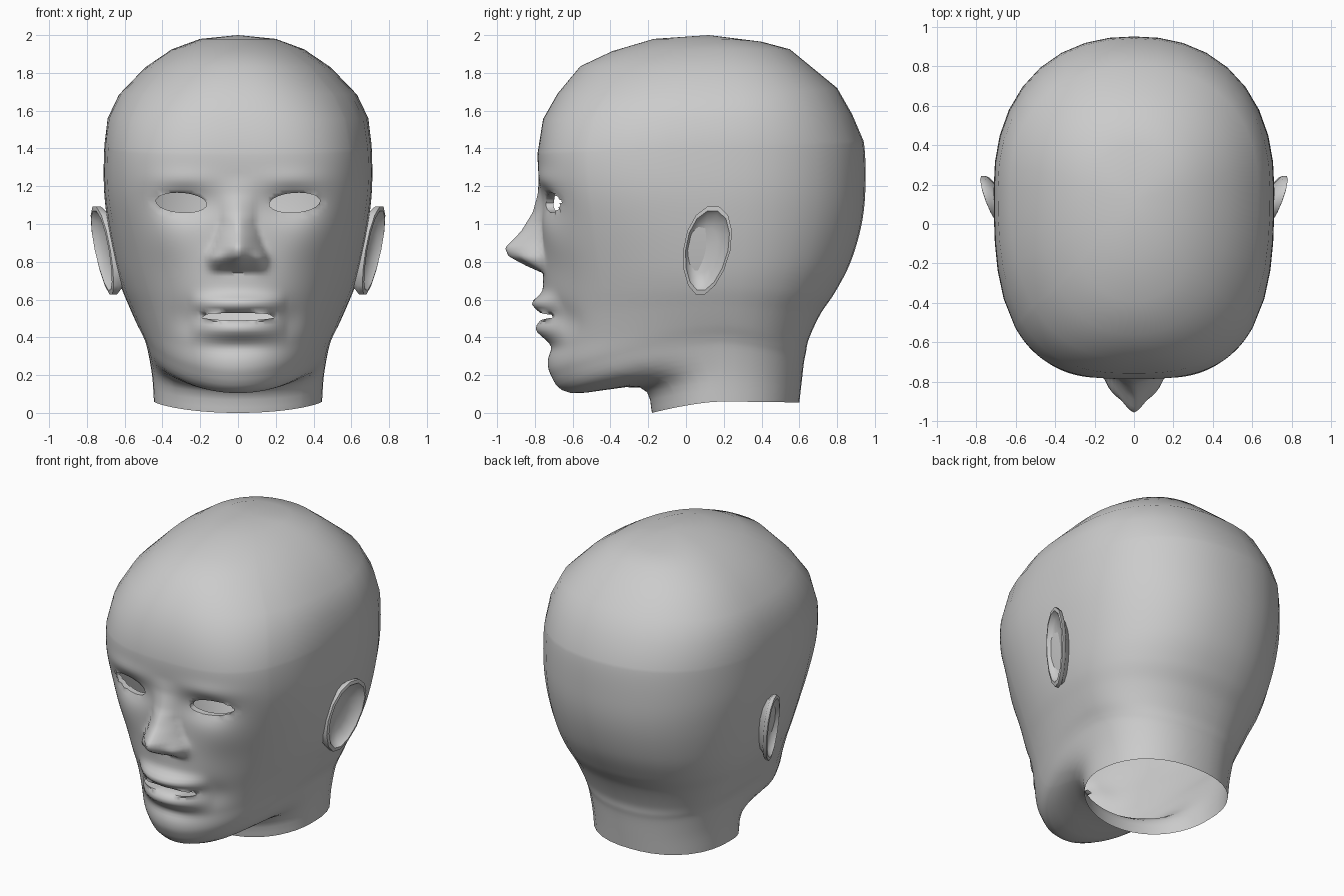
import bpy, bmesh
from math import sin, cos, radians, exp, hypot, pi

if "Cube" in bpy.data.objects:
    bpy.data.objects.remove(bpy.data.objects["Cube"])


def lerp_table(t, table):
    """Piecewise-linear lookup in rows of (key, value), keys descending."""
    if t >= table[0][0]:
        return table[0][1]
    for (a, va), (b, vb) in zip(table, table[1:]):
        if t >= b:
            return va + (vb - va) * (a - t) / (a - b)
    return table[-1][1]


def spline(p0, p1, p2, p3, t):
    return [0.5 * (2 * b + (c - a) * t + (2 * a - 5 * b + 4 * c - d) * t * t
                   + (3 * b - a - 3 * c + d) * t ** 3)
            for a, b, c, d in zip(p0, p1, p2, p3)]


def finish(bm, name, angle):
    mesh = bpy.data.meshes.new(name)
    bm.to_mesh(mesh)
    bm.free()
    ob = bpy.data.objects.new(name, mesh)
    bpy.context.collection.objects.link(ob)
    bpy.ops.object.select_all(action='DESELECT')
    ob.select_set(True)
    bpy.context.view_layer.objects.active = ob
    bpy.ops.object.shade_smooth_by_angle(angle=radians(angle))
    return ob


# Head sections: front y,z | side x,z | back y,z
SECTIONS = [
    (-.17, 1.98, .20, 1.98, .40, 1.965),
    (-.39, 1.915, .35, 1.925, .55, 1.925),
    (-.56, 1.835, .49, 1.83, .66, 1.835),
    (-.68, 1.69, .63, 1.685, .80, 1.72),
    (-.757, 1.555, .69, 1.56, .88, 1.58),
    (-.785, 1.38, .707, 1.42, .94, 1.44),
    (-.775, 1.2, .71, 1.2, .95, 1.2),
    (-.765, 1.0, .69, 1.0, .93, 1.0),
    (-.76, .80, .655, .80, .872, .80),
    (-.755, .65, .62, .67, .79, .64),
    (-.745, .50, .575, .56, .71, .52),
    (-.732, .35, .535, .47, .65, .39),
    (-.72, .21, .50, .40, .635, .32),
    (-.61, .105, .48, .34, .625, .27),
    (-.245, .135, .455, .20, .612, .16),
    (-.18, .0, .445, .06, .60, .055),
]

rows = []
last = len(SECTIONS) - 1
for i in range(last):
    p = [SECTIONS[min(max(i + k, 0), last)] for k in (-1, 0, 1, 2)]
    drop = p[1][1] - p[2][1]
    if p[1][1] > 1.4:
        n = 1                                   # coarse crown
    elif p[1][1] > .3:
        n = max(2, round(drop / .018))          # fine face
    else:
        n = 4
    rows += [spline(*p, k / n) for k in range(n)]
rows.append(SECTIONS[-1])

# Columns: fine across the face, coarse round the back
half = [1.6 * k for k in range(1, 32)] + [50 + 8 * k for k in range(1, 5)]
half += [90 + 10 * k for k in range(9)]
angles = [radians(a) for a in [-a for a in reversed(half)] + [0] + half + [180]]


def ring_point(row, a):
    yf, zf, xs, zs, yb, zb = row
    ys = .18
    if cos(a) > 0:                              # squarer at the forehead
        ye, ze, n = yf, zf, 2.05 + .95 * exp(-((zf - 1.3) / .3) ** 2 / 2)
    else:
        ye, ze, n = yb, zb, 2.25
    r = (abs(sin(a)) ** n + abs(cos(a)) ** n) ** (-1 / n)
    c = abs(cos(a)) * r
    return xs * r * sin(a), ys + (ye - ys) * c, zs + (ze - zs) * c ** 1.5


NOSE_HEIGHT = [(1.25, 0), (1.16, .012), (1.06, .045), (.96, .11), (.875, .197),
               (.83, .18), (.785, .10), (.74, 0)]
NOSE_WIDTH = [(1.2, .11), (1.0, .10), (.9, .13), (.82, .165), (.74, .155)]


def bump(x, z, cx, cz, sx, sz):
    return exp(-((x - cx) / sx) ** 2 / 2 - ((z - cz) / sz) ** 2 / 2)


def relief(x, z):
    """Forward relief of the face: nose, eye sockets, brow, lips, chin."""
    x = abs(x)
    s = x / lerp_table(z, NOSE_WIDTH)
    d = lerp_table(z, NOSE_HEIGHT) * max(0, 1 - s ** 1.4)
    d += .035 * bump(x, z, .12, .81, .03, .035)
    d -= .045 * bump(x, z, .28, 1.11, .10, .06)
    d += .015 * bump(x, z, .30, 1.23, .12, .04)
    d += .015 * bump(x, z, .36, .92, .10, .09)
    lip = max(0, 1 - (x / .26) ** 2)
    d += lip * (.065 * exp(-((z - .578) / .032) ** 2 / 2)
                + .055 * exp(-((z - .445) / .038) ** 2 / 2))
    d -= .02 * bump(x, z, 0, .35, .12, .03)
    d -= .02 * bump(x, z, .28, .50, .05, .06)
    return d


# Head skin
bm = bmesh.new()
grid = [[bm.verts.new(ring_point(r, a)) for a in angles] for r in rows]
cols = len(angles)
for up, low in zip(grid, grid[1:]):
    for j in range(cols):
        k = (j + 1) % cols
        bm.faces.new((up[j], low[j], low[k], up[k]))
crown = bm.verts.new((0, .12, 2.0))
for j in range(cols):
    bm.faces.new((crown, grid[0][j], grid[0][(j + 1) % cols]))

# Eye and mouth openings, with their edges fitted to an oval
openings = []
for cx, cz, rx, rz, depth, tilt in [(.30, 1.113, .135, .052, .04, .06),
                                    (-.30, 1.113, .135, .052, .04, -.06),
                                    (0, .51, .20, .02, .08, 0)]:
    def local(co):
        return (co.x - cx) / rx, (co.z - cz - tilt * (co.x - cx)) / rz
    doomed = {f for f in bm.faces if f.calc_center_median().y < -.4
              and hypot(*local(f.calc_center_median())) < 1}
    edges = {e for f in doomed for e in f.edges}
    rim = [e for e in edges if any(f not in doomed for f in e.link_faces)]
    bmesh.ops.delete(bm, geom=list(doomed), context='FACES')
    for v in {v for e in rim for v in e.verts}:
        u, w = local(v.co)
        r = hypot(u, w)
        v.co.x = cx + rx * u / r
        v.co.z = cz + rz * w / r + tilt * (v.co.x - cx)
    openings.append((rim, depth))

for v in bm.verts:
    if v.co.y < -.3 and v.co.z > .2:
        v.co.y -= relief(v.co.x, v.co.z)

# Inner edges of the lids and mouth
for rim, depth in openings:
    for v in bmesh.ops.extrude_edge_only(bm, edges=rim)['geom']:
        if isinstance(v, bmesh.types.BMVert):
            v.co.y += depth
bmesh.ops.recalc_face_normals(bm, faces=bm.faces)
finish(bm, "head", 60)

# Ears: a leaning oval carried through rim, fold and hollow, then mirrored
EAR_RINGS = [(.72, -.13, -.04), (.86, -.05, -.02), (1, -.025, 0), (1, 0, 0),
             (.9, .004, 0), (.8, -.025, 0), (.5, -.045, -.01)]   # scale, x, y shift


def ear_point(t, s, dx, dy):
    y = .11 + s * ((.125 + .015 * sin(t)) * cos(t) + .035 * sin(t)) + dy
    z = .86 + s * .238 * sin(t)
    return .70 + .33 * y + .14 * (z - 1.0) + dx, y, z


bm = bmesh.new()
m = 14
loops = [[bm.verts.new(ear_point(2 * pi * j / m, *r)) for j in range(m)] for r in EAR_RINGS]
for a, b in zip(loops, loops[1:]):
    for j in range(m):
        k = (j + 1) % m
        bm.faces.new((a[j], a[k], b[k], b[j]))
hollow = bm.verts.new(ear_point(0, 0, -.05, -.02))
for j in range(m):
    bm.faces.new((loops[-1][j], loops[-1][(j + 1) % m], hollow))
bmesh.ops.recalc_face_normals(bm, faces=bm.faces)
ears = finish(bm, "ears", 50)
ears.modifiers.new("mirror", 'MIRROR')
